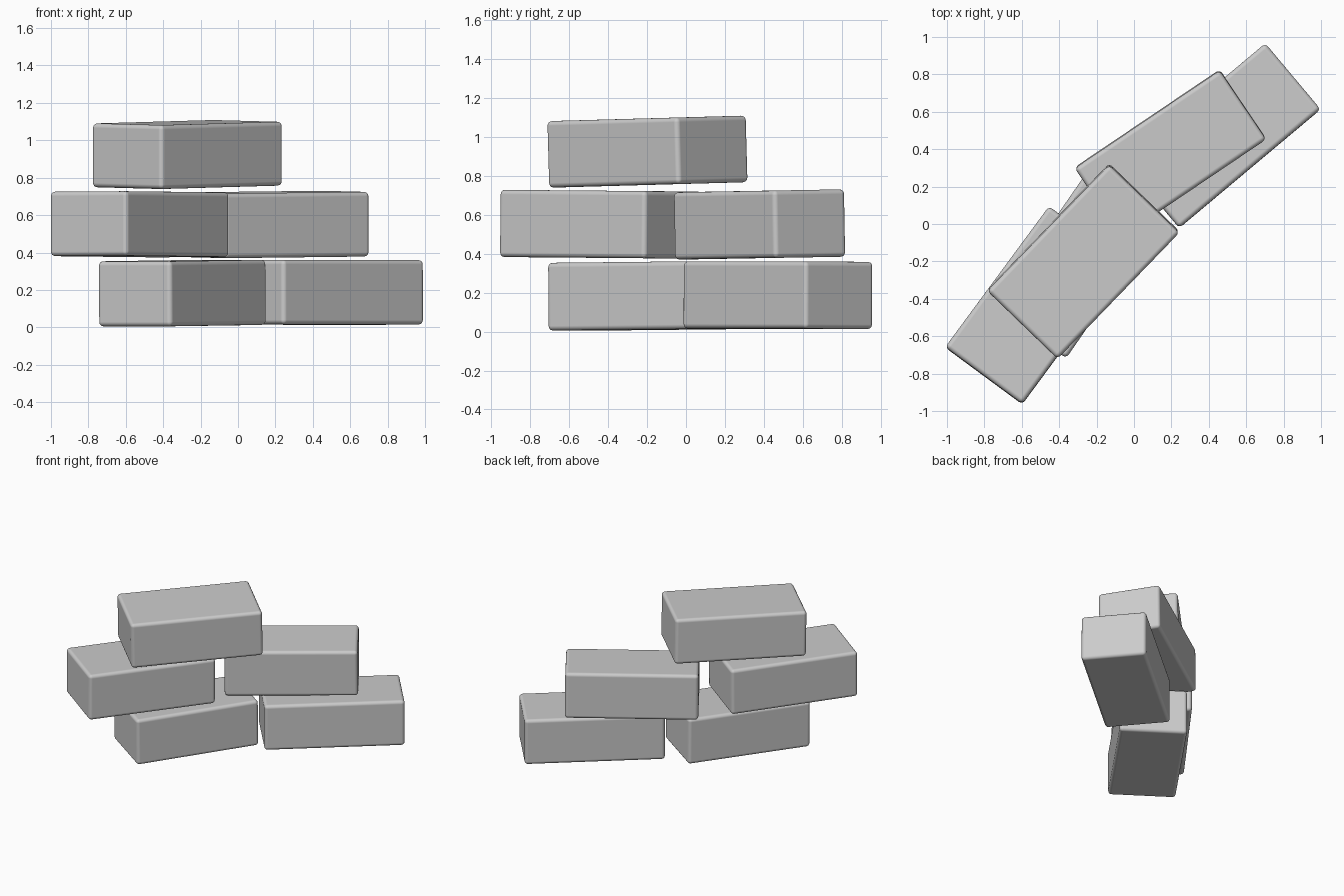
import bpy
from math import radians
from mathutils import Matrix

if "Cube" in bpy.data.objects:
    bpy.data.objects.remove(bpy.data.objects["Cube"])


def brick(name, center, size, yaw, tilt_x=0.0, tilt_y=0.0):
    """Rounded brick, turned about z and then leaned slightly about x / y."""
    bpy.ops.mesh.primitive_cube_add(size=1)
    ob = bpy.context.object
    ob.name = name
    ob.data.transform(Matrix.Diagonal((*size, 1)))
    ob.matrix_world = (Matrix.Translation(center)
                       @ Matrix.Rotation(radians(tilt_y), 4, 'Y')
                       @ Matrix.Rotation(radians(tilt_x), 4, 'X')
                       @ Matrix.Rotation(radians(yaw), 4, 'Z'))
    bpy.ops.object.shade_smooth_by_angle(angle=radians(40))
    bevel = ob.modifiers.new("rounded_edges", 'BEVEL')
    bevel.width = 0.024
    bevel.segments = 4
    for poly in ob.data.polygons:
        poly.use_smooth = True
    bevel.harden_normals = True
    return ob


# bottom course
brick("bottom_left_brick", (-0.298, -0.207, 0.183), (0.91, 0.475, 0.348), 55.3, 0.4, -0.3)
brick("bottom_right_brick", (0.472, 0.472, 0.187), (0.987, 0.46, 0.345), 40, -0.2, -0.1)

# middle course
brick("middle_left_brick", (-0.526, -0.435, 0.551), (0.935, 0.512, 0.345), 53.6, -0.5)
brick("middle_right_brick", (0.195, 0.378, 0.550), (0.935, 0.445, 0.346), 34, 1.0)

# top brick
brick("top_brick", (-0.271, -0.198, 0.924), (0.938, 0.523, 0.342), 46, 1.6)
